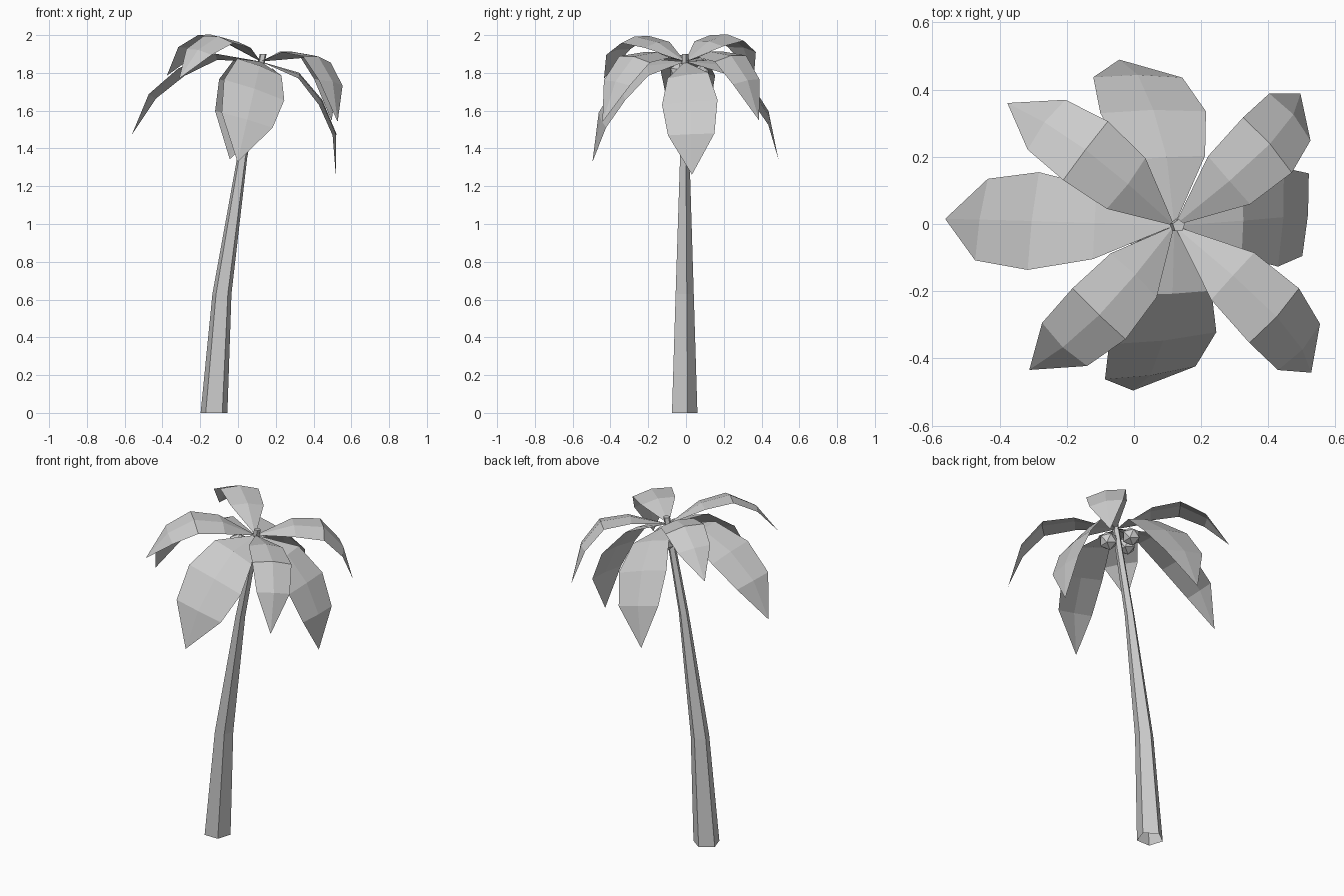
import bpy, bmesh, math
from mathutils import Matrix, Vector

cube = bpy.data.objects.get("Cube")
if cube:
    bpy.data.objects.remove(cube, do_unlink=True)

grey = bpy.data.materials.new("plain_grey")
grey.use_nodes = True
grey.diffuse_color = (0.6, 0.6, 0.6, 1)
grey.node_tree.nodes["Principled BSDF"].inputs["Base Color"].default_value = (0.6, 0.6, 0.6, 1)

# The crown leans with the trunk, so leaves and nuts share one tilted frame
CROWN = Matrix.Translation((0.12, -0.005, 1.86)) @ Matrix.Rotation(math.radians(13), 4, 'Y')


def finish(name, bm, matrix=None):
    mesh = bpy.data.meshes.new(name)
    bm.to_mesh(mesh)
    bm.free()
    mesh.materials.append(grey)
    obj = bpy.data.objects.new(name, mesh)
    bpy.context.collection.objects.link(obj)
    if matrix:
        obj.matrix_world = matrix
    return obj


def make_trunk():
    # Tapered five-sided rings along a gently bending line, open below: x, y, z, radius
    path = [(-0.127, -0.014, 0, 0.0745), (-0.085, -0.012, 0.63, 0.053),
            (0.022, -0.009, 1.35, 0.028), (0.133, -0.005, 1.9, 0.019)]
    sides = 5
    bm = bmesh.new()
    rings = []
    for x, y, z, radius in path:
        ring = []
        for i in range(sides):
            a = math.tau * i / sides + math.pi / 2
            ring.append(bm.verts.new((x + radius * math.cos(a), y + radius * math.sin(a), z)))
        rings.append(ring)
    for low, high in zip(rings, rings[1:]):
        for i in range(sides):
            j = (i + 1) % sides
            bm.faces.new((low[i], low[j], high[j], high[i]))
    bm.faces.new(rings[-1])
    finish("trunk", bm)


def make_leaf(name, profile, angle, reach, drop, width, fold, roll):
    # Two strips folded along a midrib; profile rows are distance, height, half width
    bm = bmesh.new()
    rows = []
    for i, (r, z, half) in enumerate(profile):
        r, z, half = r * reach, z * drop, half * width
        mid = bm.verts.new((r, 0, z))
        if half == 0:
            rows.append((mid, mid, mid))
            continue
        # Both edges sag inward by the fold; the roll lifts the left one and lowers the right
        a, b = profile[i - 1], profile[i + 1]
        along = Vector((b[0] - a[0], 0, b[1] - a[1])).normalized()
        inward = Vector((along.z, 0, -along.x)) * half
        side = Vector((0, half, 0))
        left = bm.verts.new(mid.co + inward * (fold - roll) + side)
        right = bm.verts.new(mid.co + inward * (fold + roll) - side)
        rows.append((left, mid, right))
    for a, b in zip(rows, rows[1:]):
        for k in (0, 1):
            corners = list(dict.fromkeys((a[k], a[k + 1], b[k + 1], b[k])))
            bm.faces.new(corners)
    finish(name, bm, CROWN @ Matrix.Rotation(math.radians(angle), 4, 'Z'))


make_trunk()

# Drooping lower leaves, nearly flat across but rolled to one side
lower = [(0, 0, 0), (0.225, -0.022, 0.108), (0.38, -0.14, 0.146), (0.495, -0.3, 0.122), (0.545, -0.52, 0)]
for side, angle, reach, drop, width, roll in (("left", 4, 0.96, 0.95, 1, 0.15), ("back", 95, 0.91, 1.04, 1.12, 0.1),
                                              ("right", 178, 1.06, 1.02, 1, 0.15), ("front", 270, 0.9, 1.05, 1.15, -0.15)):
    make_leaf("lower_leaf_" + side, lower, angle, reach, drop, width, 0.06, roll)

# Arched upper leaves, folded along the middle
upper = [(0, 0, 0), (0.205, 0.078, 0.096), (0.375, 0.084, 0.111), (0.51, -0.015, 0.094), (0.605, -0.195, 0)]
for side, angle, reach, drop in (("front_left", -43, 1.06, 1.13), ("back_left", 42, 0.97, 1.13),
                                 ("back_right", 142, 0.98, 0.95), ("front_right", 227, 0.97, 0.95)):
    make_leaf("upper_leaf_" + side, upper, angle, reach, drop, 1, 0.16, 0)

# Faceted nuts hanging beneath the crown
for i, spot in enumerate([(-0.02, 0.08, -0.075), (-0.08, -0.03, -0.075), (0.07, -0.01, -0.075)]):
    bm = bmesh.new()
    bmesh.ops.create_icosphere(bm, subdivisions=1, radius=0.054)
    finish("nut_%d" % (i + 1), bm, CROWN @ Matrix.Translation(spot))
